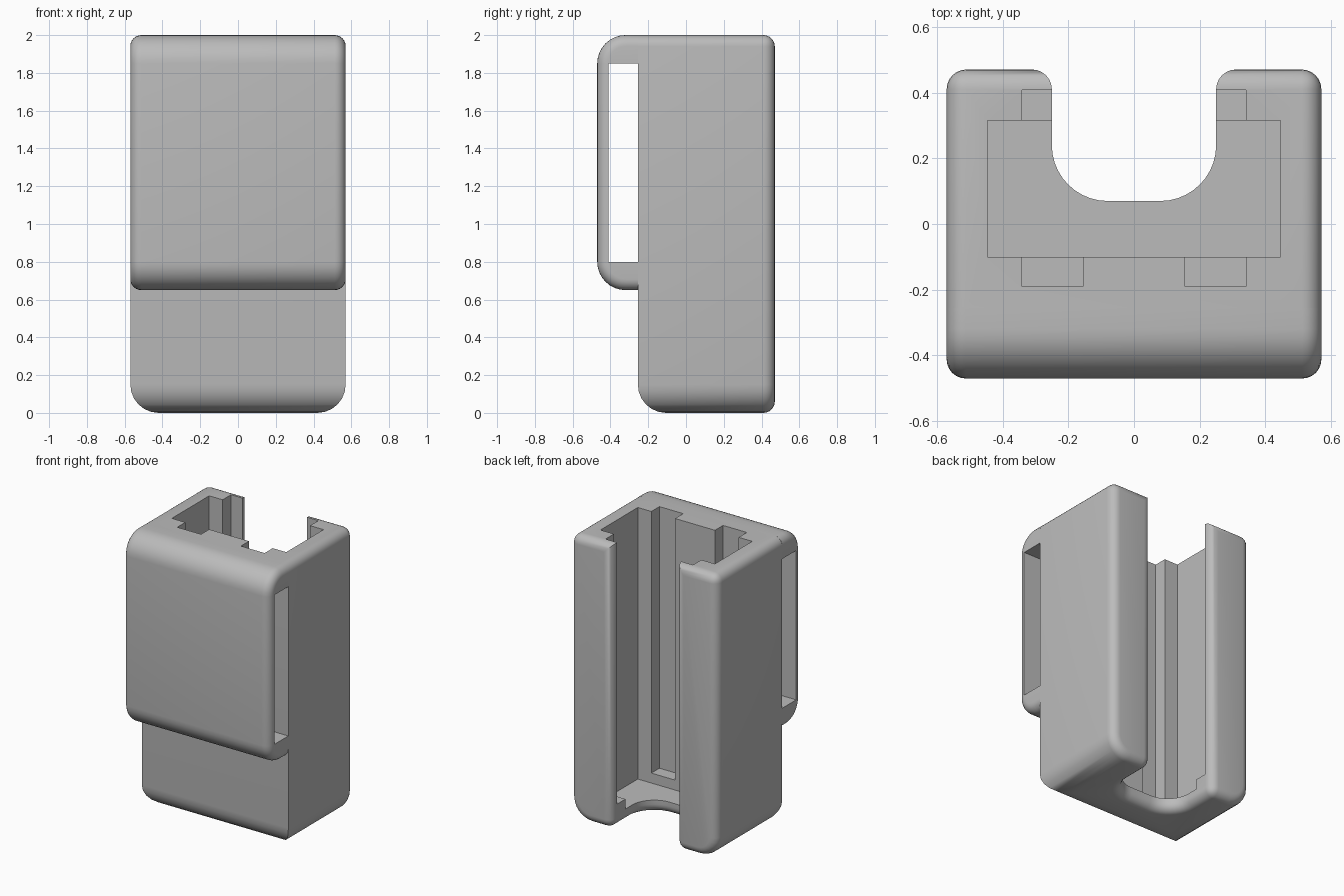
import bpy, bmesh, math
from mathutils import Vector

if "Cube" in bpy.data.objects:
    bpy.data.objects.remove(bpy.data.objects["Cube"], do_unlink=True)

W, BACK, JOIN, FRONT, TOP = 0.57, 0.47, -0.255, -0.47, 2.0
GAP, U_Y, U_R = 0.25, 0.07, 0.17
BIG, SMALL = 0.15, 0.06

grey = bpy.data.materials.new("plain grey")
grey.use_nodes = True
grey.diffuse_color = (0.5, 0.5, 0.5, 1)
grey.node_tree.nodes["Principled BSDF"].inputs["Base Color"].default_value = (0.5, 0.5, 0.5, 1)


def prism(points, direction):
    """Closed bmesh solid: a flat outline pushed along a direction."""
    bm = bmesh.new()
    face = bm.faces.new([bm.verts.new(p) for p in points])
    res = bmesh.ops.extrude_face_region(bm, geom=[face])
    moved = [g for g in res["geom"] if isinstance(g, bmesh.types.BMVert)]
    bmesh.ops.translate(bm, verts=moved, vec=direction)
    bmesh.ops.recalc_face_normals(bm, faces=bm.faces)
    return bm


def near(a, b):
    return abs(a - b) < 1e-4


def round_edges(bm, rule, radius, segments=6):
    """Fillet every edge whose two ends satisfy the rule."""
    edges = [e for e in bm.edges if rule(e.verts[0].co, e.verts[1].co)]
    bmesh.ops.bevel(bm, geom=edges, offset=radius, segments=segments,
                    profile=0.5, affect='EDGES', clamp_overlap=False)


def finish(bm, name):
    mesh = bpy.data.meshes.new(name)
    bm.to_mesh(mesh)
    bm.free()
    mesh.materials.append(grey)
    ob = bpy.data.objects.new(name, mesh)
    bpy.context.collection.objects.link(ob)
    return ob


def activate(ob):
    bpy.ops.object.select_all(action='DESELECT')
    ob.select_set(True)
    bpy.context.view_layer.objects.active = ob


def cut_box(ob, x, y, z):
    """Subtract a box given by its x, y and z ranges."""
    outline = [(x[0], y[0], z[0]), (x[1], y[0], z[0]), (x[1], y[1], z[0]), (x[0], y[1], z[0])]
    cutter = finish(prism(outline, (0, 0, z[1] - z[0])), "cutter")
    cutter.hide_render = True
    mod = ob.modifiers.new("cut", 'BOOLEAN')
    mod.operation, mod.solver, mod.object = 'DIFFERENCE', 'EXACT', cutter
    activate(ob)
    bpy.ops.object.modifier_apply(modifier=mod.name)
    bpy.data.objects.remove(cutter, do_unlink=True)


# Body: block with a U-shaped opening through its back
arc = []
for i in range(11):
    a = math.pi / 2 * i / 10
    arc.append((GAP - U_R + U_R * math.cos(a), U_Y + U_R - U_R * math.sin(a)))
half = [(W, JOIN), (W, BACK), (GAP, BACK)] + arc
outline = half + [(-x, y) for x, y in reversed(half)]
bm = prism([(x, y, 0) for x, y in outline], (0, 0, TOP))


# Broad fillets along the bottom of the front and sides
def bottom_rim(a, b):
    on_side = near(abs(a.x), W) and near(a.x, b.x)
    on_front = near(a.y, JOIN) and near(b.y, JOIN)
    return near(a.z, 0) and near(b.z, 0) and (on_side or on_front)


round_edges(bm, bottom_rim, BIG)


# Small fillets round the back faces, the lower opening and the top sides
def small_rim(a, b):
    at_back = near(a.y, BACK) and near(b.y, BACK)
    top_side = near(a.z, TOP) and near(b.z, TOP) and near(abs(a.x), W) and near(a.x, b.x)
    in_u = all(near(p.z, 0) and abs(p.x) < GAP + 0.001 and p.y > U_Y - 0.001 for p in (a, b))
    return at_back or top_side or in_u


def has_corner(e):
    return small_rim(e.verts[0].co, e.verts[1].co) and e.calc_face_angle(0) > 0.6


sharp = [e for e in bm.edges if has_corner(e)]
bmesh.ops.bevel(bm, geom=sharp, offset=SMALL, segments=6, profile=0.5,
                affect='EDGES', clamp_overlap=False)
body = finish(bm, "body")

# Pocket, rear slots and front grooves inside the body
cut_box(body, (-0.445, 0.445), (-0.1, 0.315), (0.09, 2.1))
cut_box(body, (-0.34, 0.34), (0.3, 0.408), (0.16, 2.1))
for s in (-1, 1):
    cut_box(body, sorted((s * 0.155, s * 0.34)), (-0.19, -0.05), (0.16, 2.1))

# Belt loop: C-shaped strap on the upper front
strap = [(JOIN, 0.65), (FRONT, 0.65), (FRONT, TOP), (JOIN, TOP),
         (JOIN, 1.85), (-0.41, 1.85), (-0.41, 0.8), (JOIN, 0.8)]
bm = prism([(-W, y, z) for y, z in strap], (2 * W, 0, 0))
round_edges(bm, lambda a, b: near(a.y, FRONT) and near(b.y, FRONT) and near(a.z, b.z), BIG, 8)


def outer(p):
    return p.z < 0.799 or p.z > 1.851 or p.y < -0.411


def strap_rim(a, b):
    on_join = near(a.y, JOIN) and near(b.y, JOIN)
    return near(a.x, b.x) and outer(a) and outer(b) and not on_join


round_edges(bm, strap_rim, SMALL - 0.002)
loop = finish(bm, "belt_loop")

for ob in (body, loop):
    activate(ob)
    bpy.ops.object.shade_smooth_by_angle(angle=math.radians(32))
